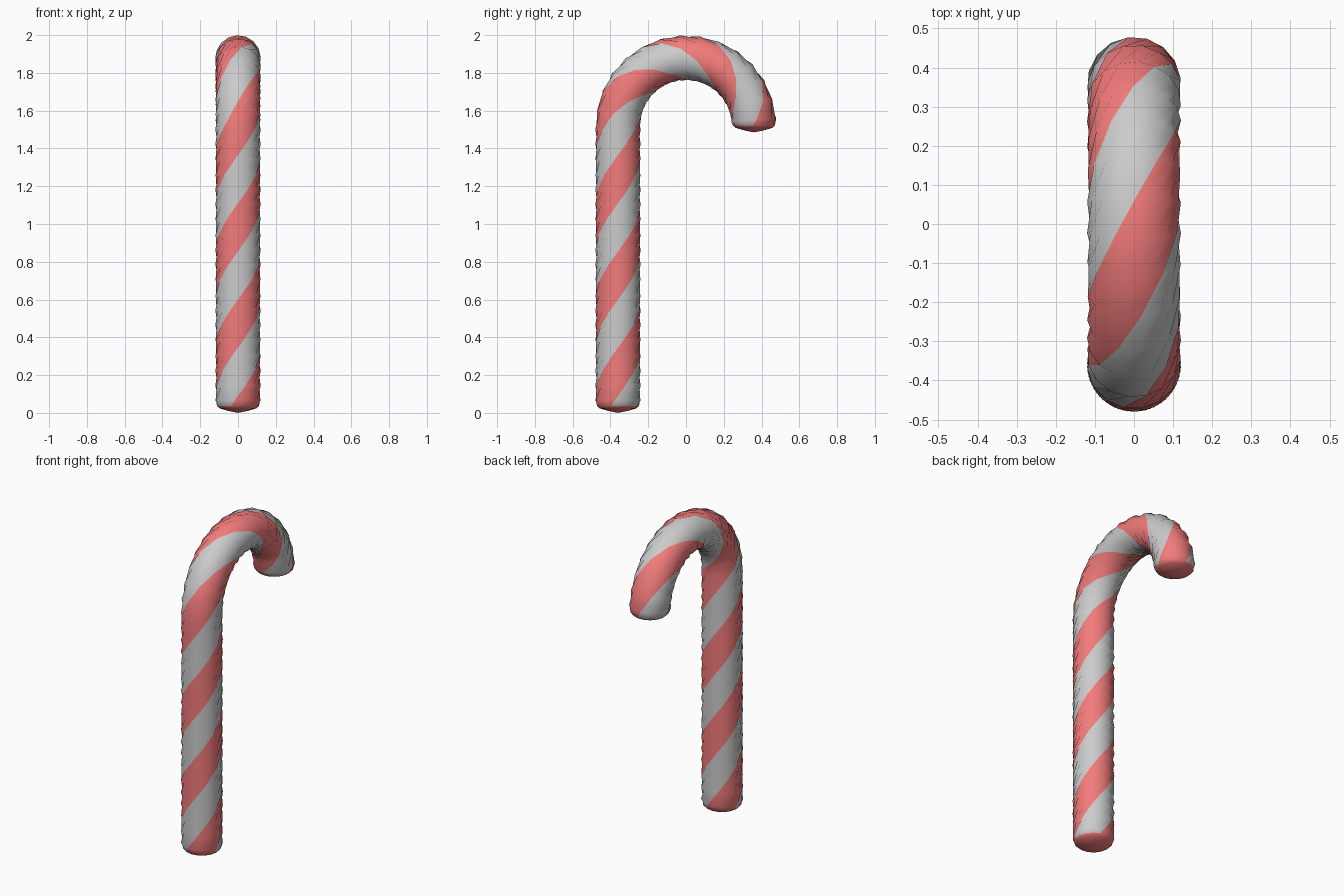
import bpy, bmesh, math
from mathutils import Vector

if "Cube" in bpy.data.objects:
    bpy.data.objects.remove(bpy.data.objects["Cube"])

R, TUBE, BEND_Z = 0.36, 0.12, 1.52      # hook radius, cane radius, start of hook
PITCH, PHASE, SIDES = 1.02, 0.345, 16   # stripe twist
END = BEND_Z + math.pi * R              # path length at end of hook


def frame(s):
    """Centre point and inward direction at path length s."""
    t = min(max((s - BEND_Z) / R, 0), math.pi)
    out = Vector((0, -math.cos(t), math.sin(t)))
    c = Vector((0, 0, BEND_Z)) + out * R
    if s < BEND_Z:
        c.z = s
    elif s > END:
        c.z -= s - END
    return c, -out


def material(name, rgb):
    m = bpy.data.materials.new(name)
    m.diffuse_color = (*rgb, 1)
    m.use_nodes = True
    m.node_tree.nodes["Principled BSDF"].inputs["Base Color"].default_value = m.diffuse_color
    return m


# Rings: rounded start, even body, rounded tip
TIP = END + 0.035
cap = [(0.010, 0.05), (0.024, 0.098), (0.036, 0.111), (0.065, TUBE)]
n = 32
a0, a1 = cap[-1][0], TIP - cap[-1][0]
rings = cap + [(a0 + (a1 - a0) * i / n, TUBE) for i in range(1, n)]
rings += [(TIP - d, r) for d, r in reversed(cap)]

bm = bmesh.new()
loops = []
for s, r in rings:
    c, inward = frame(s)
    loop = []
    for j in range(SIDES):
        a = 2 * math.pi * ((s - PHASE) / PITCH + j / SIDES)
        loop.append(bm.verts.new(c + Vector((1, 0, 0)) * r * math.cos(a) + inward * r * math.sin(a)))
    loops.append(loop)

# Striped skin: the mesh itself twists, so stripes follow its columns
for i in range(len(loops) - 1):
    end_zone = i < 2 or i >= len(loops) - 3
    for j in range(SIDES):
        k = (j + 1) % SIDES
        f = bm.faces.new((loops[i][j], loops[i][k], loops[i + 1][k], loops[i + 1][j]))
        f.material_index = 1 if end_zone or j % 8 < 4 else 0

# Red end caps
for loop, s in ((loops[0], 0), (loops[-1], TIP)):
    mid = bm.verts.new(frame(s)[0])
    for j in range(SIDES):
        bm.faces.new((mid, loop[j], loop[(j + 1) % SIDES])).material_index = 1

bmesh.ops.recalc_face_normals(bm, faces=bm.faces)
for f in bm.faces:
    f.smooth = True
mesh = bpy.data.meshes.new("candy_cane")
bm.to_mesh(mesh)
bm.free()
mesh.materials.append(material("white", (0.8, 0.8, 0.8)))
mesh.materials.append(material("red", (0.9, 0.2, 0.2)))
cane = bpy.data.objects.new("candy_cane", mesh)
bpy.context.collection.objects.link(cane)
